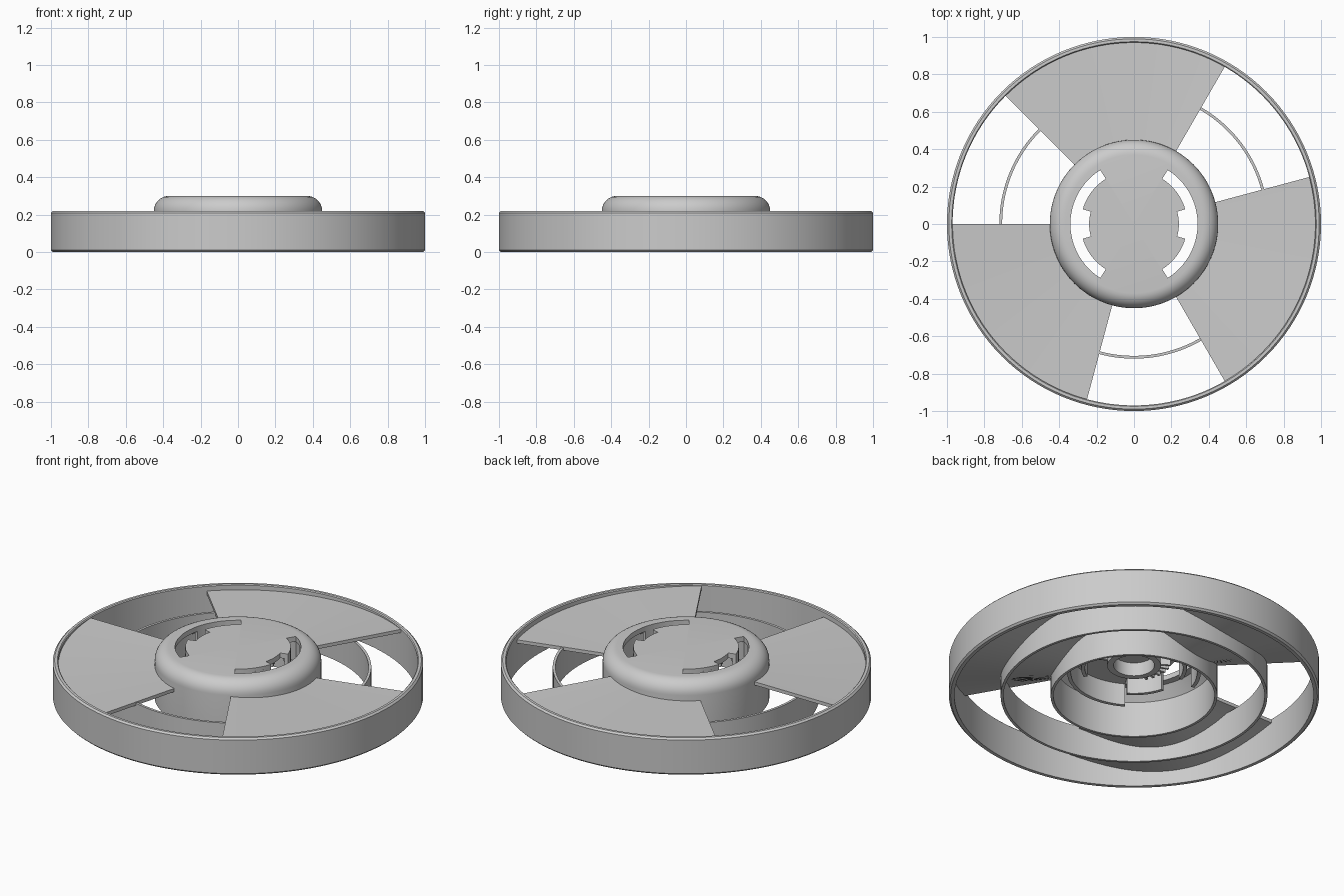
import bpy, bmesh, math
from math import radians, cos, sin, pi

old = bpy.data.objects.get("Cube")
if old:
    bpy.data.objects.remove(old, do_unlink=True)

grey = bpy.data.materials.new("plain grey")
grey.use_nodes = True
colour = (0.6, 0.6, 0.6, 1)
grey.diffuse_color = colour
grey.node_tree.nodes["Principled BSDF"].inputs["Base Color"].default_value = colour


def sweep(name, section, start=0, end=360, steps=128):
    """Turn a closed (radius, height) section about z; section may be a function of 0..1."""
    full = end - start == 360
    bm = bmesh.new()
    rings = []
    for i in range(steps if full else steps + 1):
        t = i / steps
        a = radians(start + (end - start) * t)
        pts = section(t) if callable(section) else section
        rings.append([bm.verts.new((r * cos(a), r * sin(a), z)) for r, z in pts])
    pairs = list(zip(rings, rings[1:]))
    if full:
        pairs.append((rings[-1], rings[0]))
    else:
        bm.faces.new(rings[0])
        bm.faces.new(rings[-1])
    n = len(rings[0])
    for a, b in pairs:
        for j in range(n):
            k = (j + 1) % n
            bm.faces.new((a[j], a[k], b[k], b[j]))
    bmesh.ops.remove_doubles(bm, verts=bm.verts, dist=1e-5)
    bmesh.ops.recalc_face_normals(bm, faces=bm.faces)
    mesh = bpy.data.meshes.new(name)
    bm.to_mesh(mesh)
    bm.free()
    ob = bpy.data.objects.new(name, mesh)
    bpy.context.collection.objects.link(ob)
    mesh.materials.append(grey)
    return ob


def box(r0, r1, z0, z1):
    return [(r0, z0), (r1, z0), (r1, z1), (r0, z1)]


def smooth(ob):
    bpy.ops.object.select_all(action='DESELECT')
    ob.select_set(True)
    bpy.context.view_layer.objects.active = ob
    bpy.ops.object.shade_smooth_by_angle(angle=radians(35))


# Outer rim with softened edges, and the thin middle ring
b = 0.01
rim = sweep("outer_rim", [(0.97, 0), (1 - b, 0), (1, b), (1, 0.22 - b),
                          (1 - b, 0.22), (0.975, 0.22), (0.97, 0.215)])
middle = sweep("middle_ring", box(0.705, 0.72, 0, 0.18))
parts = [rim, middle]

# Hub: outer wall, rounded shoulder and flat cap
shoulder = [(0.37 + 0.08 * cos(a), 0.22 + 0.08 * sin(a))
            for a in (pi / 2 * i / 8 for i in range(9))]
hub = sweep("hub", [(0.435, 0), (0.45, 0)] + shoulder
            + [(0, 0.30), (0, 0.27), (0.38, 0.27), (0.435, 0.21)])

# Slots through the cap, each with a wider notch at its centre
for side in (0, 180):
    for r0, r1, half in ((0.285, 0.34, 58), (0.24, 0.30, 16)):
        cutter = sweep("slot_cutter", box(r0, r1, 0.2, 0.4), side - half, side + half, 24)
        cutter.hide_render = True
        cut = hub.modifiers.new("slot", 'BOOLEAN')
        cut.operation = 'DIFFERENCE'
        cut.solver = 'EXACT'
        cut.object = cutter
        bpy.context.view_layer.objects.active = hub
        bpy.ops.object.modifier_apply(modifier=cut.name)
        bpy.data.objects.remove(cutter, do_unlink=True)
parts.append(hub)

# Walls, hooks and ribs under the cap
for side in (0, 180):
    parts.append(sweep("guide_wall", box(0.34, 0.36, 0.14, 0.28), side + 58, side + 165, 32))
    for a in (16, -58):
        parts.append(sweep("slot_skirt", box(0.265, 0.285, 0.17, 0.28), side + a, side + a + 42, 14))
    for a in range(-30, 31, 12):
        parts.append(sweep("centre_rib", box(0.14, 0.2, 0.21, 0.28), side + a - 2, side + a + 2, 2))
parts.append(sweep("centre_ring", box(0.11, 0.145, 0.19, 0.28), steps=64))


# Blades: nearly flat top, underside bulging down in the middle
def blade_section(t):
    top = 0.187 + 0.026 * (1 - t) ** 2
    under = top - 0.02 - 0.09 * sin(pi * t) ** 1.3 if 0 < t < 1 else top - 0.02
    return box(0.44, 0.975, under, top)


for i in range(3):
    parts.append(sweep("blade", blade_section, 60 + 120 * i, 135 + 120 * i, 40))

for ob in parts:
    smooth(ob)
